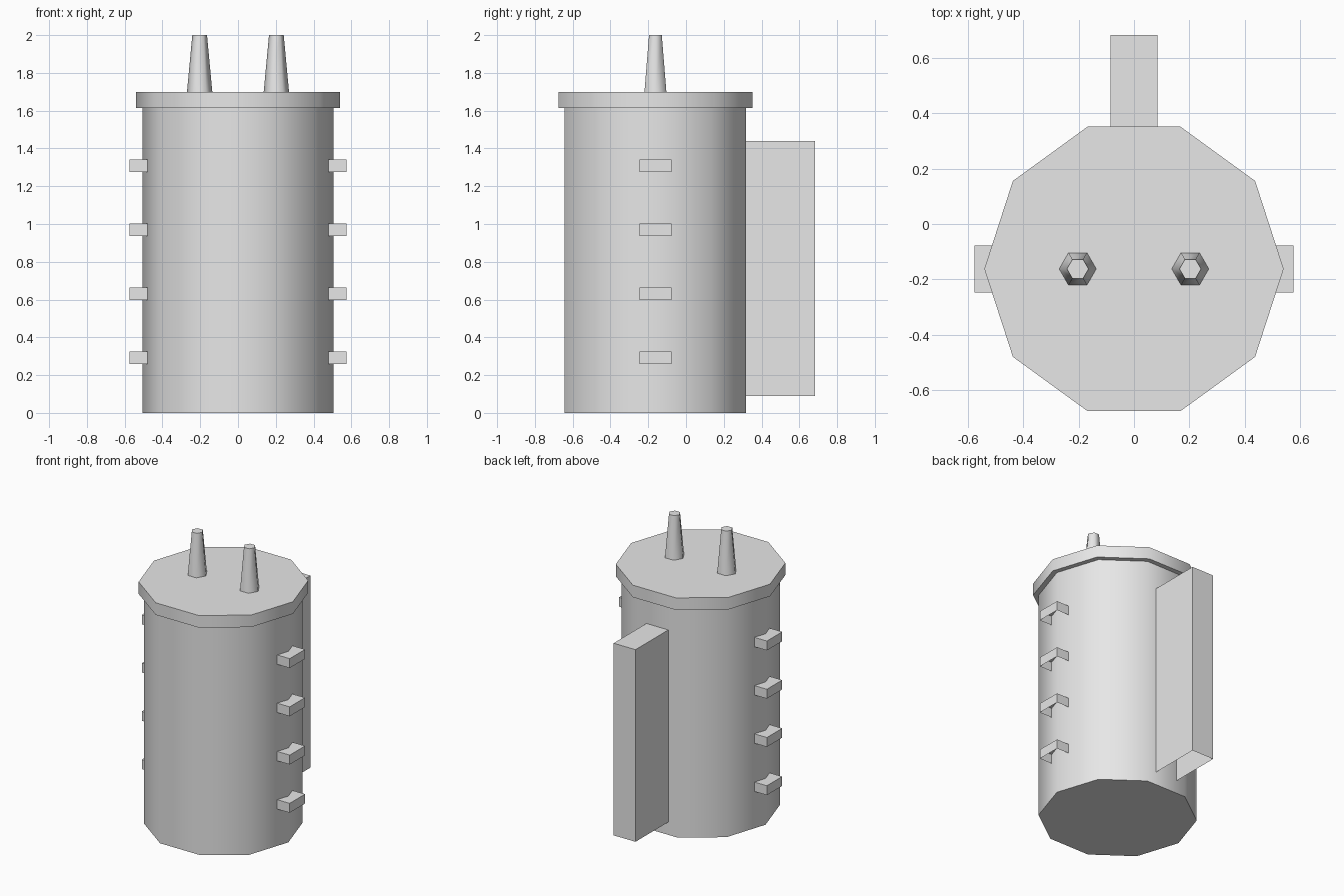
import bpy, bmesh, math

if "Cube" in bpy.data.objects:
    bpy.data.objects.remove(bpy.data.objects["Cube"])

grey = bpy.data.materials.new("light grey")
grey.diffuse_color = (0.8, 0.8, 0.8, 1)
grey.use_nodes = True
grey.node_tree.nodes["Principled BSDF"].inputs["Base Color"].default_value = grey.diffuse_color
CY = -0.162  # tank axis


def finish(name, bm):
    me = bpy.data.meshes.new(name)
    bm.to_mesh(me)
    bm.free()
    me.materials.append(grey)
    ob = bpy.data.objects.new(name, me)
    bpy.context.collection.objects.link(ob)
    return ob


def lathe(name, x, sides, rings, cap_bottom=False, cap_top=False):
    """Rings of (radius, z), bottom to top, smooth round the sides."""
    bm = bmesh.new()
    loops = []
    for r, z in rings:
        angles = [2 * math.pi * i / sides for i in range(sides)]
        loops.append([bm.verts.new((x + r * math.cos(a), CY + r * math.sin(a), z))
                      for a in angles])
    for lo, hi in zip(loops, loops[1:]):
        for i in range(sides):
            j = (i + 1) % sides
            bm.faces.new((lo[i], lo[j], hi[j], hi[i]))
    if cap_bottom:
        bm.faces.new(loops[0][::-1])
    if cap_top:
        bm.faces.new(loops[-1])
    ob = finish(name, bm)
    bpy.ops.object.select_all(action='DESELECT')
    bpy.context.view_layer.objects.active = ob
    ob.select_set(True)
    bpy.ops.object.shade_smooth_by_angle(angle=math.radians(65))


def open_box(name, lo, hi, inner):
    """Box without its underside and without the face against the tank."""
    bm = bmesh.new()
    bmesh.ops.create_cube(bm, size=1)
    for v in bm.verts:
        v.co = [(a + b) / 2 + c * (b - a) for a, b, c in zip(lo, hi, v.co)]
    bm.normal_update()
    gone = [f for f in bm.faces if f.normal.z < -0.9
            or sum(a * b for a, b in zip(f.normal, inner)) > 0.9]
    bmesh.ops.delete(bm, geom=gone, context='FACES')
    finish(name, bm)


# Tank and its overhanging lid
lathe("tank_body", 0, 10, [(0.505, 0), (0.505, 1.615)], cap_bottom=True)
lathe("lid", 0, 10, [(0.505, 1.615), (0.54, 1.615), (0.54, 1.70)], cap_top=True)

# Rear mounting plate
open_box("rear_mount", (-0.085, 0.315, 0.09), (0.085, 0.682, 1.44), (0, -1, 0))

for side, s in (("left", -1), ("right", 1)):
    # Tapered terminal on the lid
    lathe("terminal_" + side, s * 0.203, 6, [(0.067, 1.70), (0.039, 2.0)], cap_top=True)
    # Column of side brackets
    for k in range(4):
        z = 0.292 + 0.339 * k
        xa, xb = sorted((s * 0.478, s * 0.575))
        open_box(f"bracket_{side}_{k + 1}", (xa, CY - 0.085, z - 0.033),
                 (xb, CY + 0.085, z + 0.033), (-s, 0, 0))
